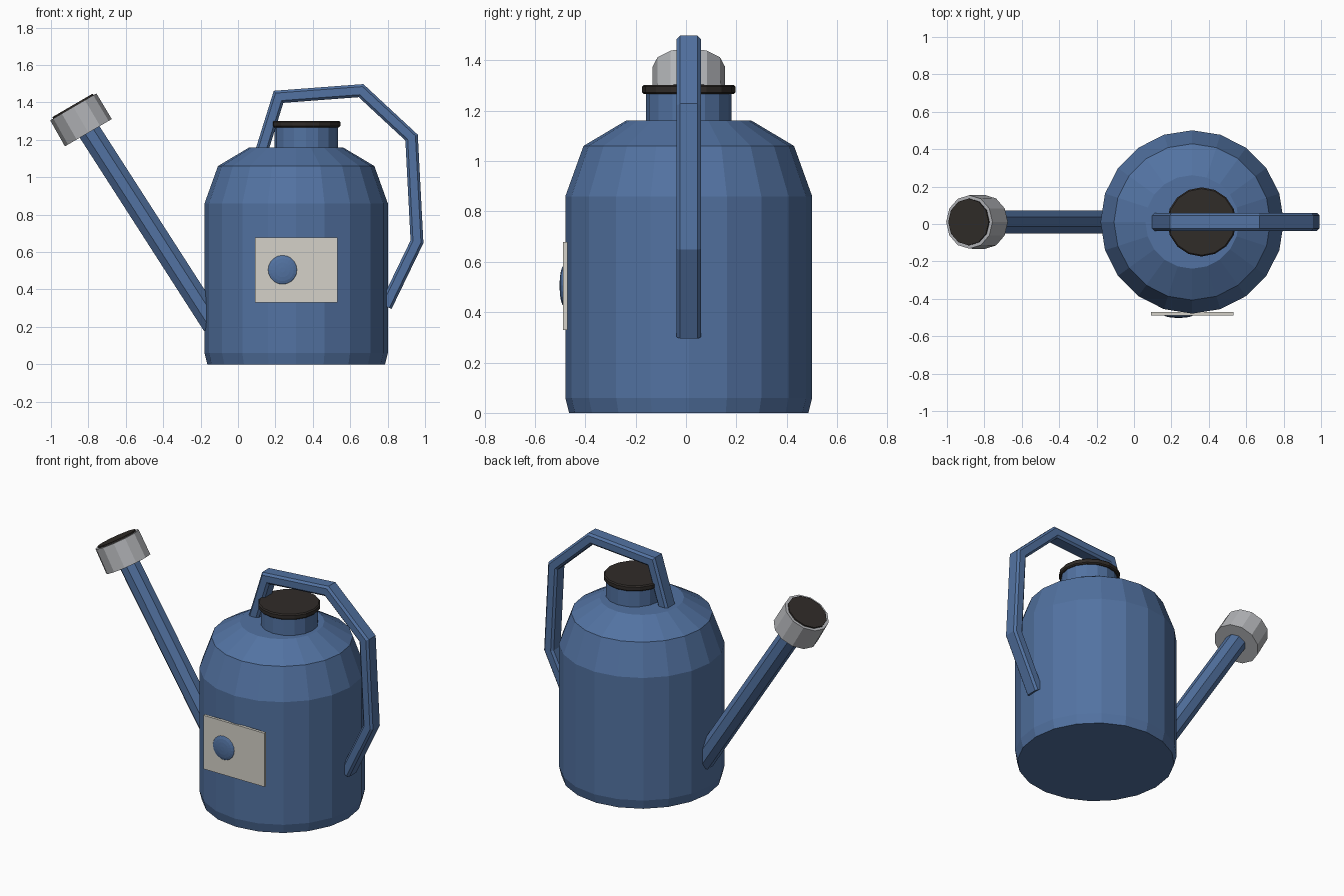
import bpy, bmesh
from math import sin, cos, pi
from mathutils import Vector

if "Cube" in bpy.data.objects:
    bpy.data.objects.remove(bpy.data.objects["Cube"])

CY = 0.011  # shared centre plane of all parts


def material(name, rgb):
    m = bpy.data.materials.new(name)
    m.diffuse_color = (*rgb, 1)
    m.use_nodes = True
    m.node_tree.nodes["Principled BSDF"].inputs["Base Color"].default_value = m.diffuse_color
    return m


BLUE = material("blue_enamel", (0.085, 0.17, 0.36))
DARK = material("dark_rubber", (0.03, 0.025, 0.022))
STEEL = material("pale_steel", (0.45, 0.46, 0.48))
CREAM = material("cream_label", (0.66, 0.64, 0.58))


def skin(name, rings, mat):
    """Bridge equal-sized rings of points and cap both ends."""
    bm = bmesh.new()
    loops = [[bm.verts.new(p) for p in ring] for ring in rings]
    n = len(loops[0])
    for a, b in zip(loops, loops[1:]):
        for i in range(n):
            j = (i + 1) % n
            bm.faces.new((a[i], a[j], b[j], b[i]))
    bm.faces.new(loops[0][::-1])
    bm.faces.new(loops[-1])
    bmesh.ops.recalc_face_normals(bm, faces=bm.faces)
    me = bpy.data.meshes.new(name)
    bm.to_mesh(me)
    bm.free()
    me.materials.append(mat)
    ob = bpy.data.objects.new(name, me)
    bpy.context.collection.objects.link(ob)
    return ob


def lathe(name, base, axis, profile, sides, mat, phase=0.0):
    """Turn (radius, height) pairs around an axis lying in the xz plane."""
    axis = Vector(axis).normalized()
    v = Vector((0, 1, 0))
    u = v.cross(axis)
    angles = [2 * pi * i / sides + phase for i in range(sides)]
    rings = [[Vector(base) + axis * h + (u * cos(a) + v * sin(a)) * r for a in angles]
             for r, h in profile]
    return skin(name, rings, mat)


def sweep(name, path, section, mat):
    """Mitred sweep of a section (in-plane, y) along an xz path."""
    pts = [Vector((x, CY, z)) for x, z in path]
    y = Vector((0, 1, 0))
    rings = []
    for i, p in enumerate(pts):
        d0 = (p - pts[i - 1]).normalized() if i else (pts[1] - p).normalized()
        d1 = (pts[i + 1] - p).normalized() if i < len(pts) - 1 else d0
        n = y.cross((d0 + d1).normalized())
        k = 1 / n.dot(y.cross(d0))
        rings.append([p + n * a * k + y * b for a, b in section])
    return skin(name, rings, mat)


UP = (0, 0, 1)

# Can body with sloping shoulders
lathe("body", (0.311, CY, 0), UP,
      [(0.475, 0), (0.49, 0.06), (0.49, 0.86), (0.418, 1.06), (0.25, 1.16)], 20, BLUE)

# Filler neck and cap
lathe("neck", (0.364, CY, 0), UP, [(0.17, 1.1), (0.17, 1.275)], 16, BLUE)
lathe("cap", (0.362, CY, 0), UP,
      [(0.178, 1.266), (0.185, 1.273), (0.185, 1.295), (0.178, 1.302)], 16, DARK)

# Spout tube
octagon = [(0.066 * cos(pi * (i + .5) / 4), 0.066 * sin(pi * (i + .5) / 4)) for i in range(8)]
sweep("spout", [(-0.13, 0.21), (-0.805, 1.26)], octagon, BLUE)

# Sprinkler head and its dark face
tilt = (-0.503, 0, 0.864)
lathe("sprinkler_head", (-0.80, CY, 1.238), tilt, [(0.145, 0), (0.143, 0.16)], 12, STEEL)
lathe("sprinkler_face", (-0.80, CY, 1.238), tilt, [(0.125, 0.15), (0.125, 0.169)], 12, DARK)

# Handle with chamfered rectangular section
a, b, c = 0.034, 0.048, 0.013
bar = [(a, c - b), (a, b - c), (a - c, b), (c - a, b),
       (-a, b - c), (-a, c - b), (c - a, -b), (a - c, -b)]
sweep("handle", [(0.125, 1.135), (0.217, 1.43), (0.658, 1.463), (0.928, 1.212),
                 (0.957, 0.655), (0.79, 0.31)], bar, BLUE)

# Label plate with a raised round badge
skin("label_plate", [[(x, y, z) for x, z in
                      ((0.091, 0.329), (0.532, 0.329), (0.532, 0.679), (0.091, 0.679))]
                     for y in (-0.47, -0.488)], CREAM)
lathe_badge = [(0.079 * cos(t), 0.016 * sin(t)) for t in (0, 0.35, 0.7, 1.05, 1.4)]
skin("badge", [[(0.238 + r * cos(2 * pi * i / 20), -0.486 - h, 0.505 + r * sin(2 * pi * i / 20))
                for i in range(20)] for r, h in lathe_badge], BLUE)
